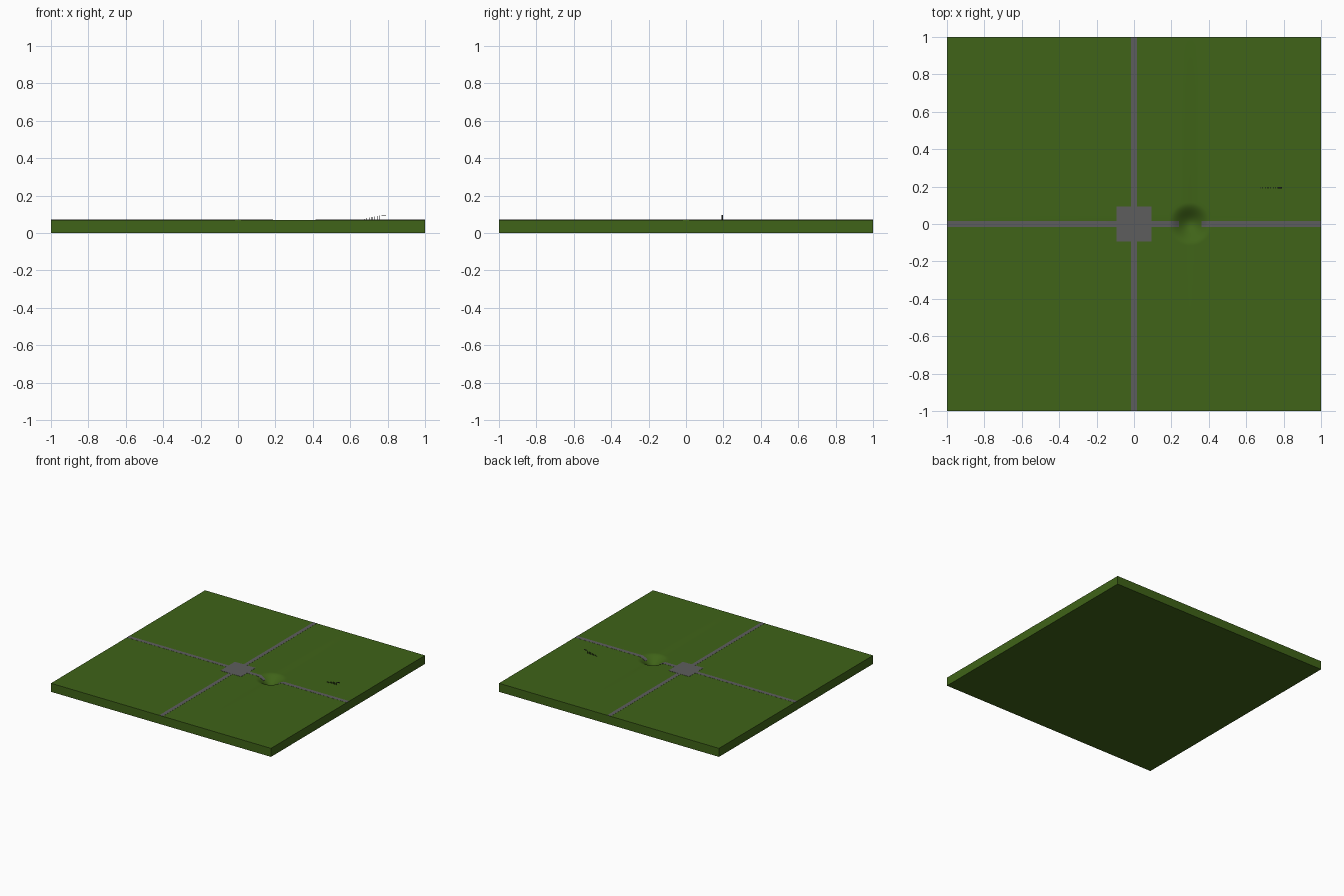
import bpy, bmesh, math

if "Cube" in bpy.data.objects:
    bpy.data.objects.remove(bpy.data.objects["Cube"])

TOP, PIT_X, PIT_R, PIT_D = 0.07, 0.30, 0.115, 0.055


def material(name, rgb):
    m = bpy.data.materials.new(name)
    m.diffuse_color = (*rgb, 1)
    m.use_nodes = True
    m.node_tree.nodes["Principled BSDF"].inputs["Base Color"].default_value = m.diffuse_color
    return m


grass = material("grass", (0.05, 0.125, 0.009))
stone = material("stone", (0.11, 0.11, 0.11))
dark = material("dark_wood", (0.02, 0.02, 0.02))


def height(x, y):
    r = math.hypot(x - PIT_X, y)
    return TOP - PIT_D * 0.5 * (1 + math.cos(math.pi * r / PIT_R)) if r < PIT_R else TOP


def fine(centre, lo, hi, n=28):
    mid = [centre + PIT_R * (2 * i / n - 1) for i in range(n + 1)]
    return [lo] + [v for v in mid if lo < v < hi] + [hi]


def finish(name, bm, mat):
    bmesh.ops.recalc_face_normals(bm, faces=bm.faces[:])
    me = bpy.data.meshes.new(name)
    bm.to_mesh(me)
    bm.free()
    me.materials.append(mat)
    ob = bpy.data.objects.new(name, me)
    bpy.context.collection.objects.link(ob)
    bpy.context.view_layer.objects.active = ob
    bpy.ops.object.select_all(action='DESELECT')
    ob.select_set(True)
    bpy.ops.object.shade_smooth_by_angle(angle=math.radians(35))
    return ob


# Closed sheet draped over the ground height, with a flat or parallel underside
def draped(name, x0, x1, y0, y1, mat, lift=0.0, base=None):
    xs, ys = fine(PIT_X, x0, x1), fine(0, y0, y1)
    bm = bmesh.new()
    g = [[[bm.verts.new((x, y, z)) for y in ys for z in
           [height(x, y) + lift if k else (base if base is not None else height(x, y) - 0.001)]]
          for x in xs] for k in (0, 1)]
    nx, ny = len(xs), len(ys)
    for k in (0, 1):
        for i in range(nx - 1):
            for j in range(ny - 1):
                bm.faces.new((g[k][i][j], g[k][i + 1][j], g[k][i + 1][j + 1], g[k][i][j + 1]))
    ring = ([(i, 0) for i in range(nx - 1)] + [(nx - 1, j) for j in range(ny - 1)] +
            [(i, ny - 1) for i in range(nx - 1, 0, -1)] + [(0, j) for j in range(ny - 1, 0, -1)])
    for (a, b), (c, d) in zip(ring, ring[1:] + ring[:1]):
        bm.faces.new((g[0][a][b], g[0][c][d], g[1][c][d], g[1][a][b]))
    return finish(name, bm, mat)


def box(name, x0, x1, y0, y1, z0, z1, mat):
    bm = bmesh.new()
    bmesh.ops.create_cube(bm, size=1)
    for v in bm.verts:
        v.co = (x1 if v.co.x > 0 else x0, y1 if v.co.y > 0 else y0, z1 if v.co.z > 0 else z0)
    return finish(name, bm, mat)


# Ground slab with bowl, crossing paths and central plaza
draped("ground_slab", -1, 1, -1, 1, grass, base=0.0)
W = 0.016
box("path_north_south", -W, W, -1, 1, TOP - 0.001, TOP + 0.0008, stone)
draped("path_west", -1, PIT_X - 0.06, -W, W, stone, lift=0.0008)
draped("path_east", PIT_X + 0.06, 1, -W, W, stone, lift=0.0008)
box("central_plaza", -0.094, 0.094, -0.094, 0.094, TOP - 0.001, TOP + 0.0014, stone)

# Tiny flight of rising posts ending in a platform
for i in range(7):
    x = 0.675 + i * 0.0138
    top = TOP + 0.006 + i * 0.003
    box(f"stair_post_{i}", x - 0.0015, x + 0.0015, 0.191, 0.197, TOP + i * 0.0005, top, dark)
box("stair_platform", 0.768, 0.79, 0.189, 0.199, 0.094, 0.097, dark)
